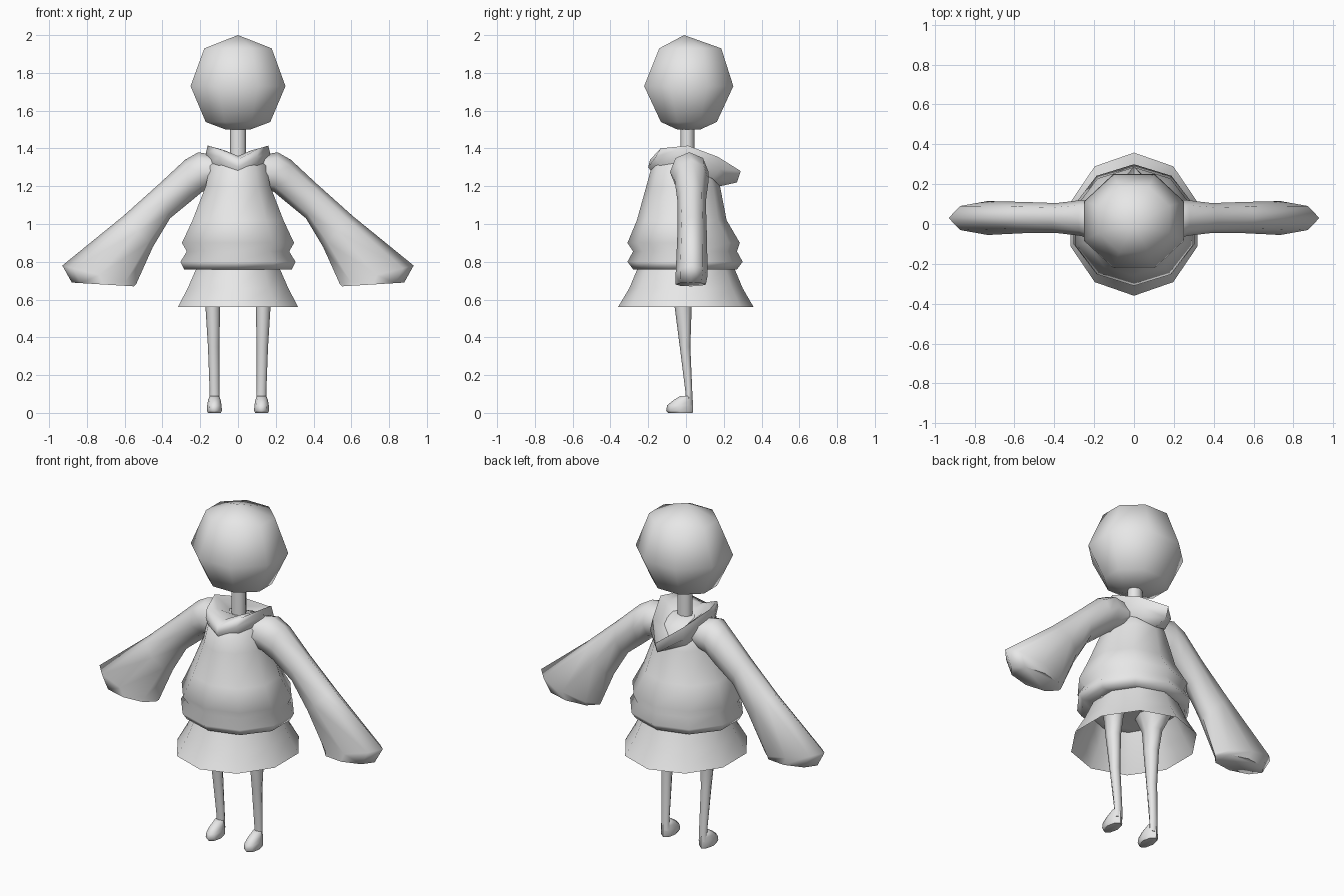
import bpy
import bmesh
from math import sin, cos, pi, radians

default_cube = bpy.data.objects.get("Cube")
if default_cube:
    bpy.data.objects.remove(default_cube, do_unlink=True)

gray = bpy.data.materials.new("plain_gray")
gray.use_nodes = True
gray.diffuse_color = (0.8, 0.8, 0.8, 1)
gray.node_tree.nodes["Principled BSDF"].inputs["Base Color"].default_value = gray.diffuse_color


def loft(name, rings, cap_start=True, cap_end=True, angle=60):
    """Skin a sequence of equal-length rings of points."""
    bm = bmesh.new()
    loops = [[bm.verts.new(point) for point in ring] for ring in rings]
    count = len(loops[0])
    for low, high in zip(loops, loops[1:]):
        for i in range(count):
            j = (i + 1) % count
            bm.faces.new((low[i], low[j], high[j], high[i]))
    if cap_start:
        bm.faces.new(loops[0][::-1])
    if cap_end:
        bm.faces.new(loops[-1])
    bmesh.ops.remove_doubles(bm, verts=bm.verts, dist=0.0005)
    bmesh.ops.recalc_face_normals(bm, faces=bm.faces)
    mesh = bpy.data.meshes.new(name)
    bm.to_mesh(mesh)
    bm.free()
    mesh.materials.append(gray)
    obj = bpy.data.objects.new(name, mesh)
    bpy.context.collection.objects.link(obj)
    bpy.ops.object.select_all(action="DESELECT")
    obj.select_set(True)
    bpy.context.view_layer.objects.active = obj
    bpy.ops.object.shade_smooth_by_angle(angle=radians(angle))
    return obj


def oval(z, half_width, front, back, sides=10, x=0, turn=0):
    """Horizontal ring whose first corner points to the front."""
    mid, depth = (front + back) / 2, (back - front) / 2
    angles = [2 * pi * (i + turn) / sides for i in range(sides)]
    return [(x + half_width * sin(a), mid - depth * cos(a), z) for a in angles]


def sleeve_ring(side, top, bottom, front, back, sides=8):
    """Slanted ring spanning an upper and a lower point of the sleeve."""
    mid, depth = (front + back) / 2, (back - front) / 2
    ring = []
    for i in range(sides):
        a = 2 * pi * i / sides
        t = (1 + cos(a)) / 2
        x = bottom[0] + (top[0] - bottom[0]) * t
        z = bottom[1] + (top[1] - bottom[1]) * t
        ring.append((side * x, mid + depth * sin(a), z))
    return ring


def mirrored(half):
    """Close a front-to-back half loop across x = 0."""
    return half + [(-x, y, z) for x, y, z in half[-2:0:-1]]


# Head: a faceted ball with flat front and back
head_profile = [(1.5, .07, -.05, .08), (1.54, .185, -.145, .175), (1.73, .272, -.241, .27),
                (1.93, .193, -.155, .2), (2, 0, -.01, -.01)]
loft("head", [oval(*row, sides=8, turn=0.5) for row in head_profile], angle=80)
loft("neck", [oval(z, .043, -.03, .045, sides=8) for z in (1.3, 1.53)])

# Hooded top body with a folded hem
torso_profile = [(.77, .22, -.22, .22), (.76, .3, -.28, .27), (.8, .32, -.31, .3),
                 (.855, .285, -.28, .27), (.9, .312, -.31, .285), (1.02, .253, -.26, .215),
                 (1.2, .18, -.21, .18), (1.31, .155, -.18, .14), (1.35, .1, -.12, .05)]
loft("torso", [oval(*row) for row in torso_profile], angle=80)

# Hood: outer skirt, rim and hollow pocket lying on the back
hood_base = [(0, -.17, 1.26), (.1, -.14, 1.31), (.16, 0, 1.31), (.1, .14, 1.24), (0, .18, 1.2)]
hood_outer = [(0, -.2, 1.3), (.1, -.16, 1.355), (.17, 0, 1.375), (.11, .18, 1.29), (0, .27, 1.22)]
hood_rim = [(0, -.19, 1.34), (.11, -.135, 1.4), (.16, .01, 1.415), (.1, .17, 1.355), (0, .29, 1.28)]
hood_inner = [(0, -.13, 1.36), (.07, -.09, 1.39), (.12, .01, 1.39), (.075, .13, 1.32), (0, .21, 1.25)]
hood_floor = [(0, -.03, 1.35), (.04, -.02, 1.35), (.04, .02, 1.33), (.04, .06, 1.3), (0, .09, 1.28)]
loft("hood", [mirrored(h) for h in (hood_base, hood_outer, hood_rim, hood_inner, hood_floor)],
     cap_start=False, angle=80)

# Skirt: open underneath, closed at the waist
skirt_profile = [(.56, .335, -.36, .358), (.66, .28, -.3, .3), (.78, .225, -.25, .25)]
loft("skirt", [oval(*row) for row in skirt_profile], cap_start=False)

# Sleeves, legs and shoes
sleeve_path = [((.1, 1.36), (.1, 1.2), -.08, .11), ((.21, 1.38), (.19, 1.17), -.085, .12),
               ((.28, 1.34), (.25, 1.12), -.06, .12), ((.42, 1.21), (.36, 1.03), -.045, .105),
               ((.61, 1.04), (.45, .88), -.045, .11), ((.93, .78), (.54, .68), -.055, .115),
               ((.88, .69), (.55, .67), -.055, .105)]
leg_profile = [(.04, .026, 0, .035), (.12, .026, -.004, .033), (.35, .03, -.033, .023),
               (.56, .039, -.06, .03), (.68, .05, -.07, .05), (.77, .09, -.11, .1)]
shoe_profile = [(0, .034, -.095, .035), (.012, .04, -.105, .038), (.04, .038, -.1, .038),
                (.066, .034, -.068, .036), (.09, .025, -.03, .032)]
for side, label in ((1, "left"), (-1, "right")):
    loft(label + "_sleeve", [sleeve_ring(side, *row) for row in sleeve_path], angle=75)
    loft(label + "_leg", [oval(*row, sides=8, x=side * (.122 + .02 * row[0])) for row in leg_profile])
    loft(label + "_shoe", [oval(*row, sides=8, x=side * .125) for row in shoe_profile])
